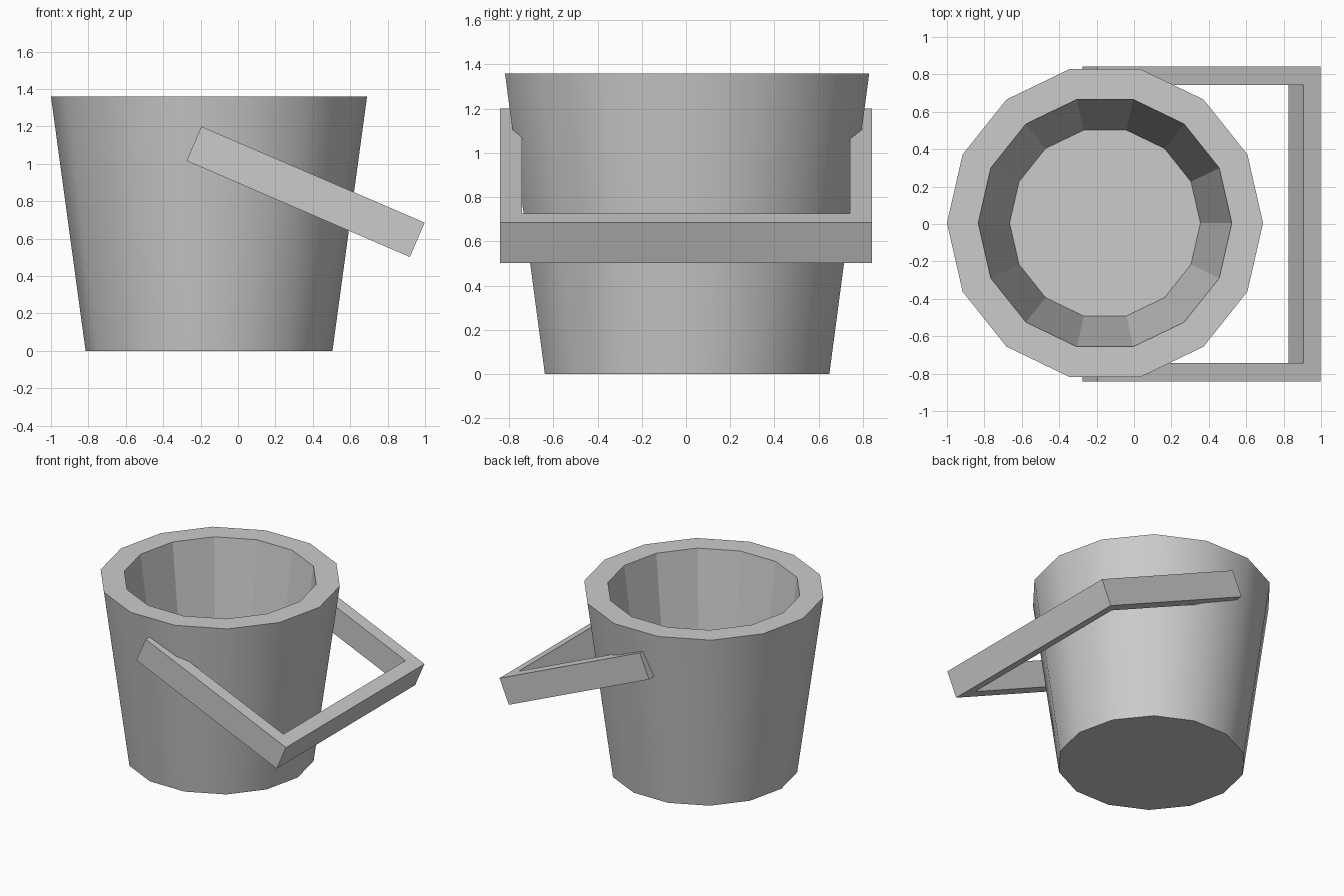
import bpy, bmesh, math
from mathutils import Matrix, Vector

cube = bpy.data.objects.get("Cube")
if cube:
    bpy.data.objects.remove(cube, do_unlink=True)

grey = bpy.data.materials.new("plain grey")
grey.use_nodes = True
colour = (0.6, 0.6, 0.6, 1)
grey.diffuse_color = colour
grey.node_tree.nodes["Principled BSDF"].inputs["Base Color"].default_value = colour


def add_object(name, bm):
    bmesh.ops.recalc_face_normals(bm, faces=bm.faces)
    mesh = bpy.data.meshes.new(name)
    bm.to_mesh(mesh)
    bm.free()
    mesh.materials.append(grey)
    obj = bpy.data.objects.new(name, mesh)
    bpy.context.collection.objects.link(obj)
    return obj


# Bucket: rings of a hollow tapered pot, from outer base over the rim to the inner floor
SIDES = 14
PROFILE = [(0.66, 0), (0.845, 1.36), (0.678, 1.36), (0.51, 0.13)]
bm = bmesh.new()
rings = []
for radius, z in PROFILE:
    ring = []
    for i in range(SIDES):
        a = math.tau * i / SIDES
        ring.append(bm.verts.new((radius * math.cos(a), radius * math.sin(a), z)))
    rings.append(ring)
for level in range(len(rings) - 1):
    low, high = rings[level], rings[level + 1]
    for i in range(SIDES):
        j = (i + 1) % SIDES
        face = bm.faces.new((low[i], low[j], high[j], high[i]))
        face.smooth = level == 0  # only the outer wall is smooth
bm.faces.new(rings[0])
bm.faces.new(rings[-1])
for edge in bm.edges:
    edge.smooth = all(f.smooth for f in edge.link_faces)
bucket = add_object("bucket", bm)
bucket.location = (-0.155, 0.005, 0)

# Handle: square U extruded to its width, then tilted down to one side
LENGTH, HALF, THICK, WIDTH = 1.3, 0.842, 0.1, 0.2
inner = HALF - THICK
outline = [(0, -HALF), (LENGTH, -HALF), (LENGTH, HALF), (0, HALF),
           (0, inner), (LENGTH - THICK, inner), (LENGTH - THICK, -inner), (0, -inner)]
bm = bmesh.new()
base = bm.faces.new([bm.verts.new((x, y, 0)) for x, y in outline])
extruded = bmesh.ops.extrude_face_region(bm, geom=[base])
new_verts = [v for v in extruded["geom"] if isinstance(v, bmesh.types.BMVert)]
bmesh.ops.translate(bm, verts=new_verts, vec=(0, 0, -WIDTH))
tilt = Matrix.Rotation(math.radians(23.3), 4, "Y")
bmesh.ops.transform(bm, matrix=Matrix.Translation(Vector((-0.196, 0, 1.2))) @ tilt, verts=bm.verts)
add_object("handle", bm)
